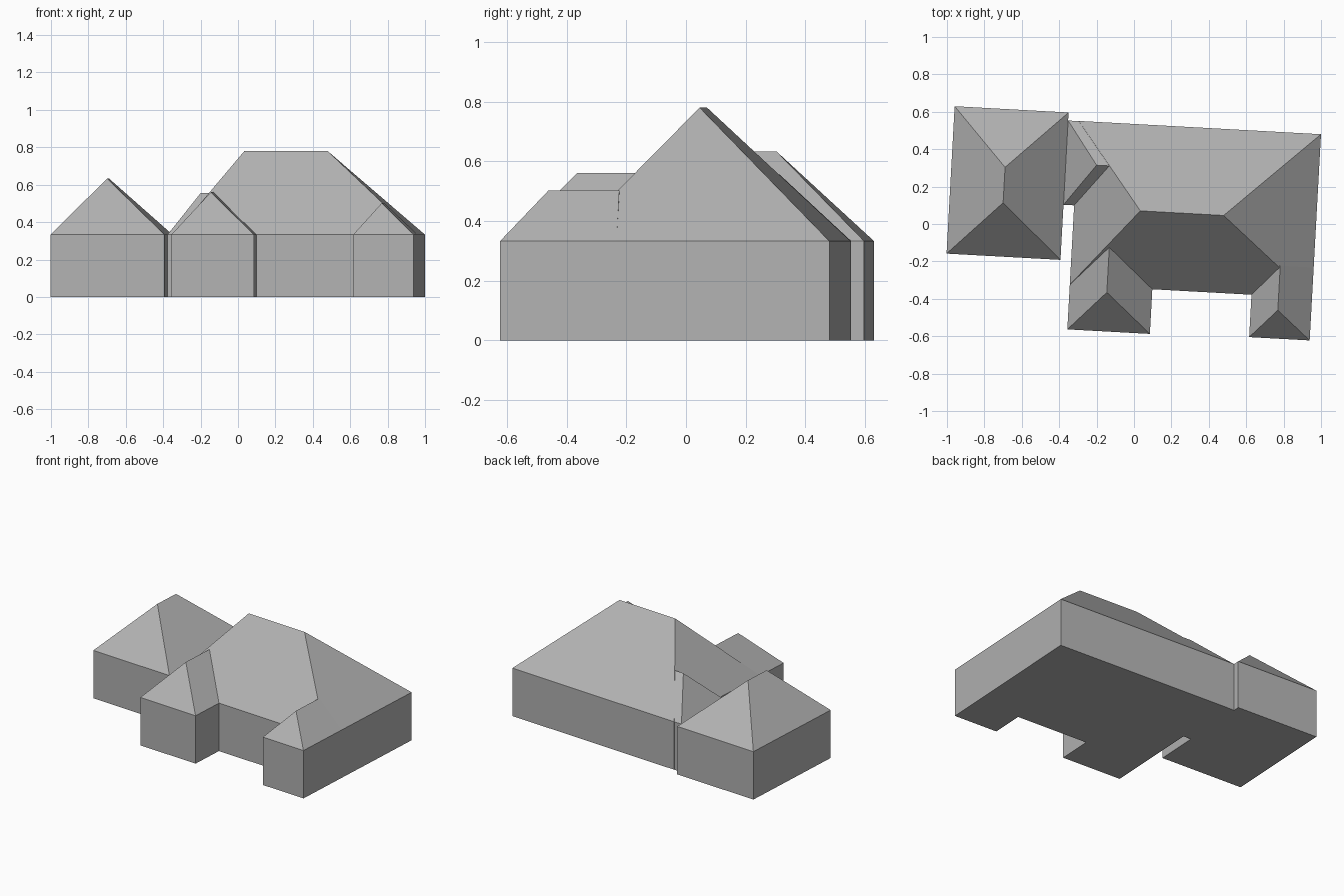
import bpy
import bmesh
from mathutils import Matrix

default = bpy.data.objects.get("Cube")
if default:
    bpy.data.objects.remove(default, do_unlink=True)

EAVE = 0.333
PLAN_TURN = Matrix.Rotation(-0.0549, 4, "Z")  # the whole plan sits slightly askew

# one plain grey for walls and roofs
grey = bpy.data.materials.new("plain_grey")
grey.use_nodes = True
colour = (0.45, 0.45, 0.45, 1)
grey.diffuse_color = colour
bsdf = grey.node_tree.nodes["Principled BSDF"]
bsdf.inputs["Base Color"].default_value = colour
bsdf.inputs["Roughness"].default_value = 0.9


def hip_block(name, x, y, ridge, top, along):
    """Rectangular walls under a hipped roof; ridge ends run low to high along an axis."""
    bm = bmesh.new()
    plan = [(x[0], y[0]), (x[1], y[0]), (x[1], y[1]), (x[0], y[1])]
    floor = [bm.verts.new((px, py, 0)) for px, py in plan]
    eave = [bm.verts.new((px, py, EAVE)) for px, py in plan]
    low, high = [bm.verts.new((px, py, top)) for px, py in ridge]
    bm.faces.new(floor[::-1])
    for i in range(4):
        j = (i + 1) % 4
        bm.faces.new((floor[i], floor[j], eave[j], eave[i]))
    # start at the first corner of the low end so the ridge matches either axis
    a, b, c, d = eave if along == "y" else eave[3:] + eave[:3]
    bm.faces.new((a, b, low))
    bm.faces.new((b, c, high, low))
    bm.faces.new((c, d, high))
    bm.faces.new((d, a, low, high))
    bmesh.ops.recalc_face_normals(bm, faces=bm.faces)
    bm.transform(PLAN_TURN)
    mesh = bpy.data.meshes.new(name)
    bm.to_mesh(mesh)
    bm.free()
    mesh.materials.append(grey)
    bpy.context.collection.objects.link(bpy.data.objects.new(name, mesh))


# large main house
hip_block("main_house", (-0.325, 0.972), (-0.343, 0.534),
          [(0.03, 0.072), (0.476, 0.072)], 0.78, "x")
# separate block on the west side
hip_block("west_block", (-0.992, -0.382), (-0.213, 0.576),
          [(-0.705, 0.075), (-0.705, 0.265)], 0.633, "y")
# two wings reaching forward
hip_block("front_west_wing", (-0.325, 0.117), (-0.582, 0.07),
          [(-0.125, -0.373), (-0.125, 0.07)], 0.56, "y")
hip_block("front_east_wing", (0.648, 0.972), (-0.57, -0.18),
          [(0.793, -0.418), (0.793, -0.18)], 0.502, "y")
# low link between the west block and the main house
hip_block("link", (-0.382, -0.1), (0.082, 0.533),
          [(-0.217, 0.303), (-0.1, 0.303)], 0.555, "x")
